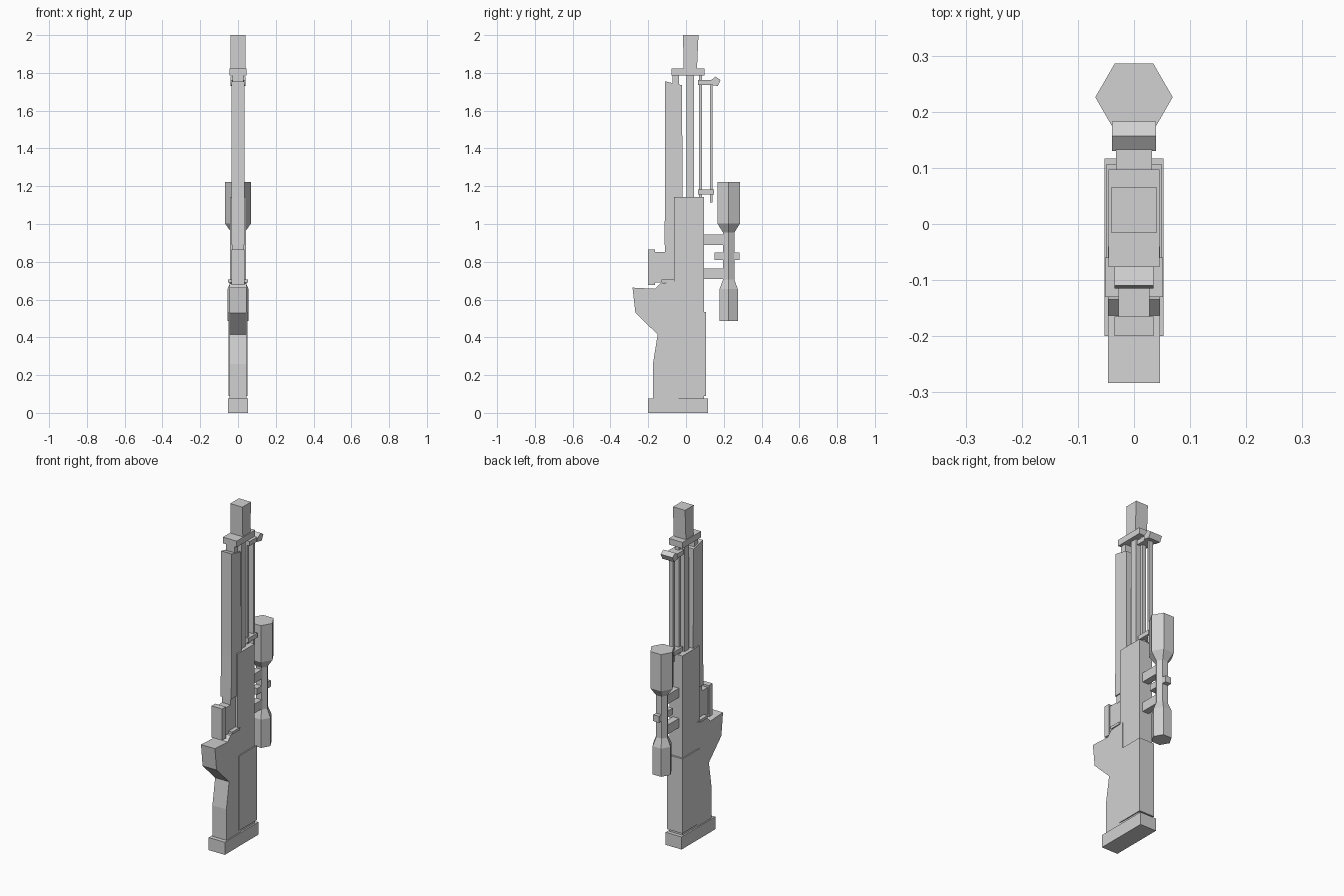
import bpy
import bmesh
from math import cos, sin, pi

cube = bpy.data.objects.get("Cube")
if cube:
    bpy.data.objects.remove(cube, do_unlink=True)

# One plain grey for everything
grey = bpy.data.materials.new("plain grey")
grey.use_nodes = True
colour = (0.64, 0.64, 0.64, 1)
grey.diffuse_color = colour
grey.node_tree.nodes["Principled BSDF"].inputs["Base Color"].default_value = colour


def finish(name, bm):
    bmesh.ops.recalc_face_normals(bm, faces=bm.faces)
    mesh = bpy.data.meshes.new(name)
    bm.to_mesh(mesh)
    bm.free()
    mesh.materials.append(grey)
    obj = bpy.data.objects.new(name, mesh)
    bpy.context.collection.objects.link(obj)
    return obj


def prism(name, half, profile):
    """Side outline (y, z) extruded across x from -half to half."""
    bm = bmesh.new()
    face = bm.faces.new([bm.verts.new((-half, y, z)) for y, z in profile])
    new = bmesh.ops.extrude_face_region(bm, geom=[face])["geom"]
    verts = [v for v in new if isinstance(v, bmesh.types.BMVert)]
    bmesh.ops.translate(bm, verts=verts, vec=(2 * half, 0, 0))
    return finish(name, bm)


def box(name, half, y0, y1, z0, z1):
    return prism(name, half, [(y0, z0), (y1, z0), (y1, z1), (y0, z1)])


def hex_lathe(name, y, rings):
    """Six-sided tube from (radius, z) rings, corners on the x axis."""
    bm = bmesh.new()
    loops = [[bm.verts.new((r * cos(i * pi / 3), y + r * sin(i * pi / 3), z))
              for i in range(6)] for r, z in rings]
    for low, high in zip(loops, loops[1:]):
        for i in range(6):
            j = (i + 1) % 6
            bm.faces.new((low[i], low[j], high[j], high[i]))
    bm.faces.new(loops[0])
    bm.faces.new(loops[-1])
    return finish(name, bm)


# Stock
box("butt_plate", 0.053, -0.2, 0.117, 0, 0.075)
prism("stock_grip", 0.046, [
    (-0.175, 0.07), (-0.175, 0.26), (-0.15, 0.415), (-0.268, 0.53),
    (-0.283, 0.663), (-0.163, 0.657), (-0.135, 0.685), (-0.065, 0.695),
    (-0.04, 0.695), (-0.04, 0.07)])
box("grip_cap", 0.052, -0.13, -0.06, 0.69, 0.705)
box("rear_stock", 0.05, -0.06, 0.106, 0.09, 0.535)
box("stock_neck", 0.044, -0.06, 0.095, 0.07, 0.09)

# Receiver and magazine
box("receiver", 0.043, -0.064, 0.095, 0.53, 1.143)
box("magazine_body", 0.028, -0.167, -0.05, 0.69, 0.853)
box("magazine_front", 0.035, -0.2, -0.165, 0.677, 0.865)

# Handguard and barrel
prism("handguard", 0.035, [
    (-0.115, 0.89), (-0.018, 0.89), (-0.018, 1.24), (-0.022, 1.735),
    (-0.11, 1.755), (-0.11, 1.14)])
box("handguard_neck", 0.029, -0.11, -0.05, 0.845, 0.89)
box("barrel", 0.021, 0.002, 0.042, 1.13, 1.79)
box("gas_tube", 0.028, -0.072, -0.038, 1.72, 1.79)
box("front_band", 0.045, -0.077, 0.097, 1.785, 1.822)
prism("muzzle", 0.04, [
    (-0.012, 1.82), (0.058, 1.82), (0.066, 2), (-0.016, 2)])

# Folded support behind the barrel
box("inner_rod", 0.013, 0.068, 0.085, 1.14, 1.79)
box("outer_rod", 0.014, 0.126, 0.141, 1.115, 1.76)
box("lower_bracket", 0.025, 0.064, 0.148, 1.157, 1.183)
box("upper_bracket", 0.032, 0.064, 0.14, 1.735, 1.762)
prism("support_foot", 0.039, [
    (0.13, 1.737), (0.168, 1.73), (0.183, 1.762), (0.157, 1.78), (0.13, 1.76)])

# Scope with its mounts
hex_lathe("scope", 0.226, [
    (0.056, 0.487), (0.056, 0.655), (0.035, 0.705), (0.035, 0.955),
    (0.069, 1.003), (0.069, 1.222)])
for label, z in (("lower", 0.71), ("upper", 0.89)):
    box(label + "_scope_mount", 0.02, 0.09, 0.21, z, z + 0.055)
box("scope_turret", 0.019, 0.152, 0.282, 0.81, 0.848)
